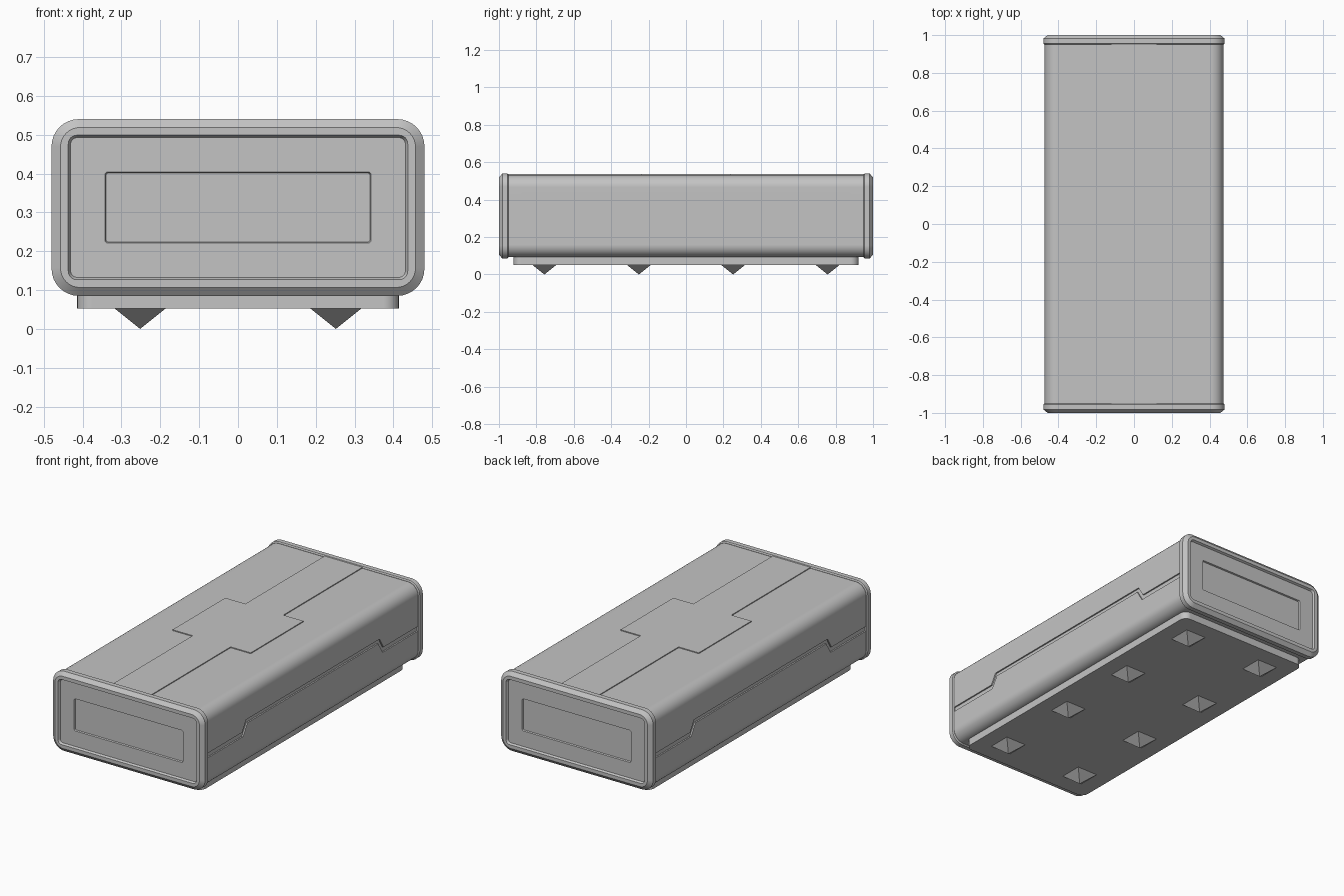
import bpy, bmesh, math
from mathutils import Vector

old = bpy.data.objects.get("Cube")
if old:
    bpy.data.objects.remove(old, do_unlink=True)

grey = bpy.data.materials.new("plain grey")
grey.use_nodes = True
COLOUR = (0.55, 0.55, 0.55, 1)
grey.diffuse_color = COLOUR
grey.node_tree.nodes["Principled BSDF"].inputs["Base Color"].default_value = COLOUR

MID_Z = 0.3125  # centre height of the case


def rounded_rect(hw, hh, r, steps=8):
    """Outline of a rounded rectangle around the origin."""
    pts = []
    for i, (sx, sy) in enumerate([(1, 1), (-1, 1), (-1, -1), (1, -1)]):
        for k in range(steps + 1):
            a = math.pi / 2 * (i + k / steps)
            pts.append((sx * (hw - r) + r * math.cos(a),
                        sy * (hh - r) + r * math.sin(a)))
    return pts


def loft(name, rings):
    """Skin a list of equal rings and close both ends."""
    bm = bmesh.new()
    loops = [[bm.verts.new(p) for p in ring] for ring in rings]
    n = len(loops[0])
    for a, b in zip(loops, loops[1:]):
        for i in range(n):
            j = (i + 1) % n
            bm.faces.new((a[i], a[j], b[j], b[i]))
    bm.faces.new(loops[0])
    bm.faces.new(loops[-1])
    bmesh.ops.recalc_face_normals(bm, faces=bm.faces)
    mesh = bpy.data.meshes.new(name)
    bm.to_mesh(mesh)
    bm.free()
    mesh.materials.append(grey)
    obj = bpy.data.objects.new(name, mesh)
    bpy.context.collection.objects.link(obj)
    return obj


def smooth(obj):
    obj.data.shade_smooth()
    obj.data.set_sharp_from_angle(angle=math.radians(28))
    mod = obj.modifiers.new("flat face normals", 'WEIGHTED_NORMAL')
    mod.keep_sharp = True


def prism(name, outline, axis, low, high):
    """Extrude a 2D outline along x, y or z."""
    def place(p, h):
        v = list(p)
        v.insert(axis, h)
        return Vector(v)
    return loft(name, [[place(p, h) for p in outline] for h in (low, high)])


# Case body with rounded long edges
section = [(x, z + MID_Z) for x, z in rounded_rect(0.473, 0.219, 0.065)]
body = prism("case_body", section, 1, -0.955, 0.955)

# Stepped groove along both sides
upper = [(-1, 0.295), (-0.637, 0.295), (-0.602, 0.354)]
lower = [(-1, 0.268), (-0.63, 0.268), (-0.59, 0.332)]
def mirror(path):
    return path + [(-y, z) for y, z in reversed(path)]
band = mirror(upper) + mirror(lower)[::-1]
for side in (-1, 1):
    cutter = prism("groove_cutter", band, 0, side * 0.465, side * 0.6)
    cutter.hide_render = True
    cut = body.modifiers.new("groove", 'BOOLEAN')
    cut.operation = 'DIFFERENCE'
    cut.solver = 'EXACT'
    cut.object = cutter
    graph = bpy.context.evaluated_depsgraph_get()
    body_mesh = bpy.data.meshes.new_from_object(body.evaluated_get(graph))
    body.modifiers.clear()
    body.data = body_mesh
    bpy.data.objects.remove(cutter, do_unlink=True)
smooth(body)

# Raised strip on the lid, wider in the middle
half = [(0.12, -0.952), (0.12, -0.238), (0.247, -0.238),
        (0.247, 0.238), (0.12, 0.238), (0.12, 0.952)]
prism("lid_strip", half + [(-x, y) for x, y in reversed(half)], 2, 0.5, 0.5365)

# End caps: chamfered rim, recessed panel and inner pocket
cap_steps = [  # distance from centre, half width, half height, corner radius
    (0.950, 0.474, 0.221, 0.065),
    (0.955, 0.480, 0.2275, 0.070),
    (0.982, 0.480, 0.2275, 0.070),
    (1.000, 0.457, 0.206, 0.050),
    (1.000, 0.437, 0.186, 0.022),
    (0.988, 0.431, 0.180, 0.018),
    (0.988, 0.343, 0.0915, 0.008),
    (0.980, 0.340, 0.0885, 0.006),
]
for name, side in (("front_cap", -1), ("back_cap", 1)):
    smooth(loft(name, [[(x, side * d, z + MID_Z) for x, z in rounded_rect(w, h, r)]
                       for d, w, h, r in cap_steps]))

# Base plate under the case
smooth(prism("base_plate", rounded_rect(0.414, 0.922, 0.04), 2, 0.052, 0.12))

# Pointed feet
for x in (-0.252, 0.252):
    for y in (-0.757, -0.252, 0.252, 0.757):
        bpy.ops.mesh.primitive_cone_add(
            vertices=4, radius1=0.065 * math.sqrt(2), radius2=0, depth=0.052,
            location=(x, y, 0.026), rotation=(math.pi, 0, math.pi / 4))
        foot = bpy.context.object
        foot.name = "pointed_foot"
        foot.data.materials.append(grey)
